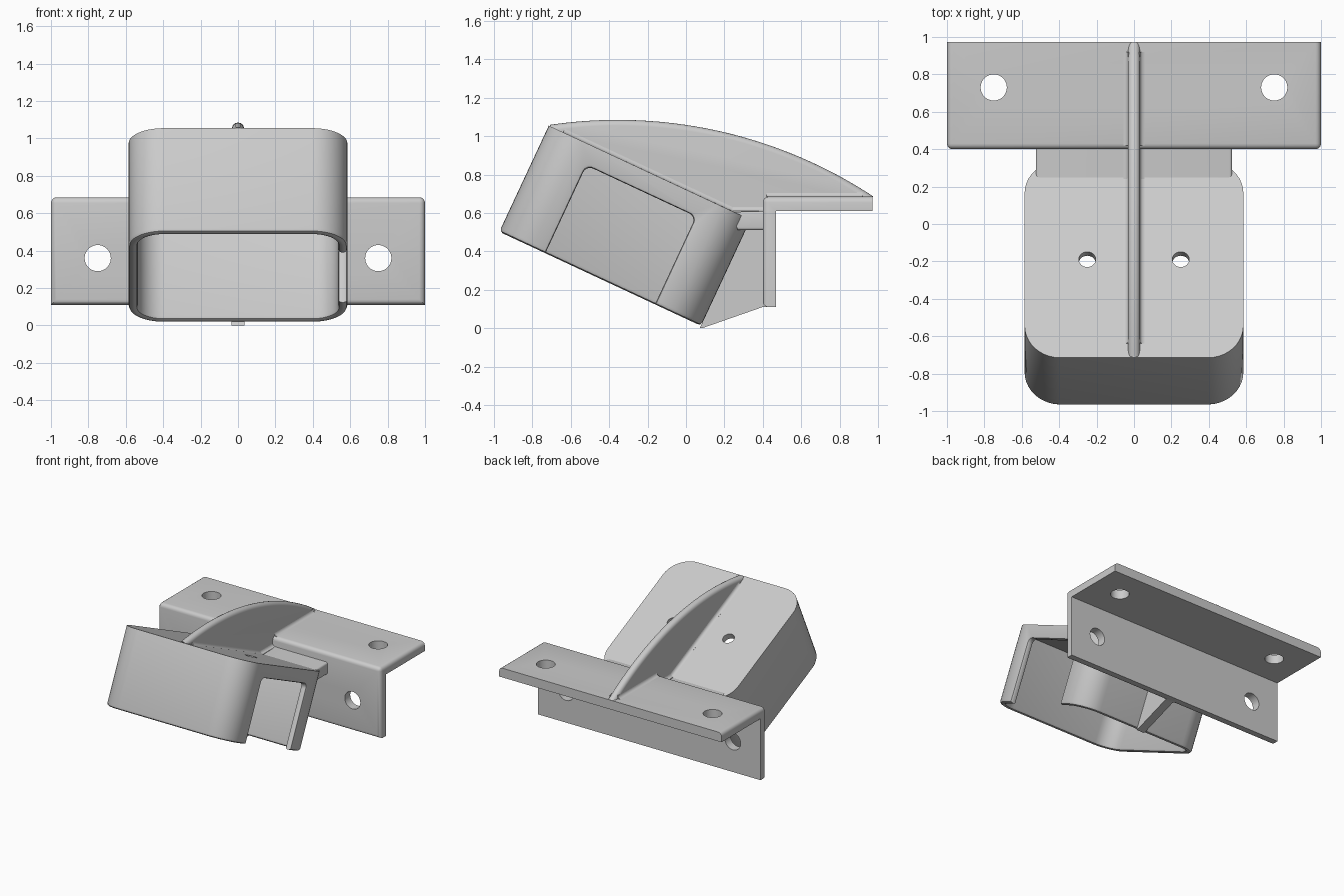
import bpy, bmesh
from math import sin, cos, pi, radians, atan2, hypot
from mathutils import Matrix, Vector

if "Cube" in bpy.data.objects:
    bpy.data.objects.remove(bpy.data.objects["Cube"])

# Frame of the tilted cup: local x, y along its top, -z into its depth
TILT = Matrix.Translation((0, -0.715, 1.055)) @ Matrix.Rotation(radians(-25), 4, 'X')


def loft(name, rings, mat=Matrix()):
    """Solid skinned through equal-length rings, capped at both ends."""
    bm = bmesh.new()
    loops = [[bm.verts.new(mat @ Vector(p)) for p in r] for r in rings]
    n = len(rings[0])
    for a, b in zip(loops, loops[1:]):
        for i in range(n):
            j = (i + 1) % n
            bm.faces.new((a[i], a[j], b[j], b[i]))
    bm.faces.new(loops[0])
    bm.faces.new(loops[-1])
    bmesh.ops.recalc_face_normals(bm, faces=bm.faces)
    me = bpy.data.meshes.new(name)
    bm.to_mesh(me)
    bm.free()
    ob = bpy.data.objects.new(name, me)
    bpy.context.collection.objects.link(ob)
    return ob


def prism(name, profile, half):
    """Side profile (y, z) extruded across x."""
    return loft(name, [[(x, y, z) for y, z in profile] for x in (-half, half)])


def round_rect(a0, a1, b0, b1, r, n=8):
    pts = []
    for k, (a, b) in enumerate(((a1 - r, b1 - r), (a0 + r, b1 - r), (a0 + r, b0 + r), (a1 - r, b0 + r))):
        for i in range(n + 1):
            t = (k + i / n) * pi / 2
            pts.append((a + r * cos(t), b + r * sin(t)))
    return pts


def drill(r, mat):
    pts = [(r * cos(i * pi / 20), r * sin(i * pi / 20)) for i in range(40)]
    return loft("hole_cutter", [[(x, y, z) for x, y in pts] for z in (-0.15, 0.15)], mat)


def cut(ob, cutter):
    cutter.hide_render = True
    mod = ob.modifiers.new("cut", 'BOOLEAN')
    mod.operation, mod.solver, mod.object = 'DIFFERENCE', 'EXACT', cutter
    bpy.context.view_layer.objects.active = ob
    bpy.ops.object.modifier_apply(modifier=mod.name)
    bpy.data.objects.remove(cutter)


def bevel(ob, test, width):
    """Round the edges whose two end points pass the test."""
    bm = bmesh.new()
    bm.from_mesh(ob.data)
    edges = [e for e in bm.edges if test(e.verts[0].co, e.verts[1].co)]
    bmesh.ops.bevel(bm, geom=edges, offset=width, segments=4, profile=0.5, affect='EDGES')
    bm.to_mesh(ob.data)
    bm.free()


# Tilted cup: open underneath, rounded rim
W, L, H, T = 0.585, 1.16, 0.61, 0.05
section = [(0, 0), (0, H - 0.02), (0.006, H - 0.006), (0.02, H), (0.03, H),
           (0.044, H - 0.006), (T, H - 0.02), (T, T)]
cup = loft("tilted_cup", [[(x, y, -d) for x, y in round_rect(-W + i, W - i, i, L - i, 0.19 - i, 10)]
                          for i, d in section], TILT)

# Window in the right wall with eased edges, open to the rim
flare = [(0.50, 0.015), (0.535, 0.015), (0.539, 0.004), (0.55, 0),
         (0.57, 0), (0.581, 0.004), (0.585, 0.015), (0.65, 0.015)]
cut(cup, loft("window_cutter", [[(x, a, -d) for a, d in round_rect(0.265 - o, 0.895 + o, 0.105 - o, 0.8, 0.04)]
                                for x, o in flare], TILT))
for s in (-1, 1):
    cut(cup, drill(0.045, TILT @ Matrix.Translation((s * 0.25, 0.58, 0))))

# Angle flange: top plate and vertical plate, outer edges rounded
flange = prism("angle_flange", [(0.40, 0.11), (0.40, 0.685), (0.972, 0.685),
                                (0.972, 0.61), (0.47, 0.61), (0.47, 0.11)], 1.0)
bevel(flange, lambda a, b: (a.y < 0.41 and b.y < 0.41)
      or (a.z > 0.68 and b.z > 0.68 and a.x * b.x > 0), 0.03)
for s in (-1, 1):
    cut(flange, drill(0.07, Matrix.Translation((s * 0.75, 0.73, 0.65))))
    cut(flange, drill(0.07, Matrix.Translation((s * 0.75, 0.43, 0.36)) @ Matrix.Rotation(pi / 2, 4, 'X')))

# Neck block joining the cup to the flange
neck = prism("neck_block", [(0.24, 0.605), (0.42, 0.61), (0.42, 0.51), (0.27, 0.51)], 0.525)
bevel(neck, lambda a, b: a.x * b.x > 0 and abs(a.z - b.z) < 0.01, 0.015)

# Lower gusset between the cup's rear wall and the vertical plate
prism("lower_gusset", [(0.32, 0.53), (0.072, 0.0), (0.085, 0.0), (0.40, 0.11), (0.43, 0.11), (0.43, 0.53)], 0.035)

# Arched top rib with a rounded crest
CY, CZ, R = -0.356, -1.337, 2.422
t0, t1 = atan2(2.393, -0.352), atan2(2.022, 1.328)
rings = []
for k in range(9):
    t = (k / 4 - 1) * pi / 2
    r = R - 0.03 * (1 - cos(t))
    arc = [(CY + r * cos(t0 + (t1 - t0) * i / 40), CZ + r * sin(t0 + (t1 - t0) * i / 40)) for i in range(41)]
    foot = [(0.965, 0.64), (0.42, 0.64), (0.42, 0.58), (0.3, 0.56), (-0.69, 1.025)]
    rings.append([(0.032 * sin(t), y, z) for y, z in arc + foot])
loft("top_rib", rings)

# Fillets where the rib meets the cup, the neck and the flange
for label, p, q in (("cup", (-0.64, 1.02), (0.24, 0.61)), ("neck", (0.24, 0.61), (0.41, 0.61)),
                    ("flange", (0.42, 0.685), (0.92, 0.685))):
    dy, dz = q[0] - p[0], q[1] - p[1]
    ny, nz = -dz / hypot(dy, dz), dy / hypot(dy, dz)
    f = 0.025
    prof = [(-0.005, -0.005), (f, -0.005)] + [(f - f * sin(a * pi / 8), f - f * cos(a * pi / 8)) for a in range(5)] + [(-0.005, f)]
    for s in (-1, 1):
        loft(f"rib_fillet_{label}", [[(s * (0.031 + u), y + ny * v, z + nz * v) for u, v in prof]
                                     for y, z in (p, q)])

# Smooth shading that keeps hard edges
bpy.ops.object.select_all(action='SELECT')
bpy.ops.object.shade_smooth_by_angle(angle=radians(32))
